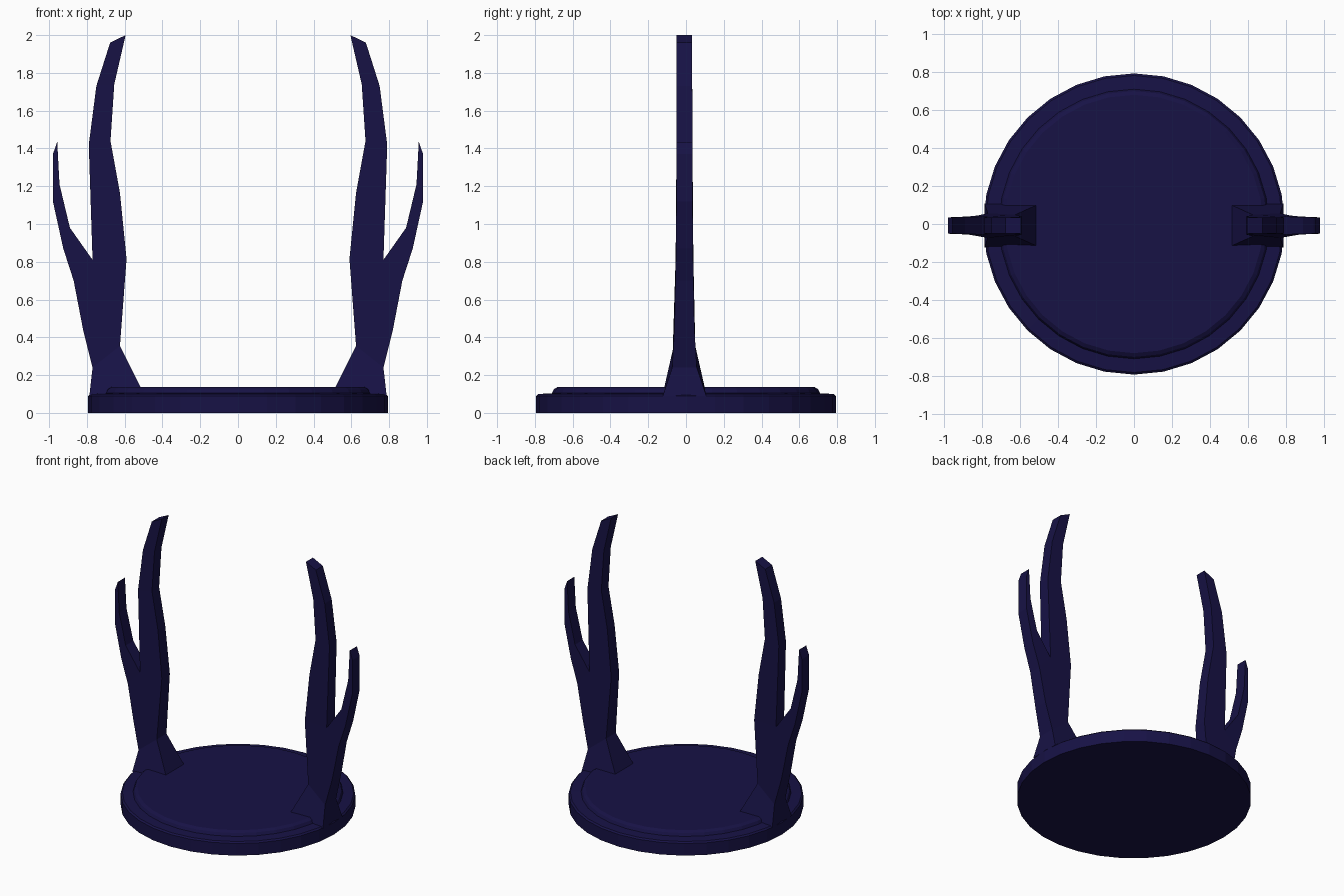
import bpy, bmesh, math

if "Cube" in bpy.data.objects:
    bpy.data.objects.remove(bpy.data.objects["Cube"])

mat = bpy.data.materials.new("dark_navy")
mat.diffuse_color = (0.0085, 0.006, 0.06, 1)
mat.use_nodes = True
mat.node_tree.nodes["Principled BSDF"].inputs["Base Color"].default_value = mat.diffuse_color


def finish(bm, name):
    bmesh.ops.recalc_face_normals(bm, faces=bm.faces)
    mesh = bpy.data.meshes.new(name)
    bm.to_mesh(mesh)
    bm.free()
    mesh.materials.append(mat)
    obj = bpy.data.objects.new(name, mesh)
    bpy.context.collection.objects.link(obj)
    return obj


def lathe(name, profile, sides):
    bm = bmesh.new()
    rings = [[bm.verts.new((r * math.cos(2 * math.pi * i / sides),
                            r * math.sin(2 * math.pi * i / sides), z))
              for i in range(sides)] for r, z in profile]
    for a, b in zip(rings, rings[1:]):
        for i in range(sides):
            j = (i + 1) % sides
            bm.faces.new((a[i], a[j], b[j], b[i]))
    bm.faces.new(rings[0])
    bm.faces.new(rings[-1])
    return finish(bm, name)


def slab(name, points, panels, side, y0=-0.008):
    """Front and back panels sharing points (x, z, half thickness), walled along the rim."""
    bm = bmesh.new()
    front = [bm.verts.new((side * x, y0 - h, z)) for x, z, h in points]
    back = [bm.verts.new((side * x, y0 + h, z)) for x, z, h in points]
    edges = []
    for panel in panels:
        bm.faces.new([front[i] for i in panel])
        bm.faces.new([back[i] for i in reversed(panel)])
        edges += zip(panel, panel[1:] + panel[:1])
    for a, b in edges:
        if (b, a) not in edges:
            bm.faces.new((front[a], back[a], back[b], front[b]))
    return finish(bm, name)


# Stepped round base
lathe("base", [(0.793, 0), (0.793, 0.09), (0.782, 0.1), (0.71, 0.104),
               (0.70, 0.125), (0.68, 0.137)], 32)

# Forked horn: flared foot, trunk, tall main prong, short outer prong
points = [
    (0.497, 0.10, 0.115), (0.787, 0.09, 0.115),                        # foot
    (0.77, 0.24, 0.065), (0.625, 0.355, 0.057),                        # ankle
    (0.82, 0.44, 0.053), (0.87, 0.70, 0.048),                          # trunk outside
    (0.77, 0.81, 0.047), (0.59, 0.815, 0.047),                         # fork and inside
    (0.79, 1.42, 0.042), (0.75, 1.73, 0.041), (0.677, 1.96, 0.041),    # main prong outside
    (0.595, 2.0, 0.041), (0.655, 1.74, 0.041),
    (0.675, 1.44, 0.042), (0.625, 1.165, 0.043),                       # main prong inside
    (0.925, 0.87, 0.045), (0.98, 1.12, 0.043), (0.98, 1.37, 0.042),    # outer prong outside
    (0.957, 1.435, 0.042), (0.945, 1.21, 0.043), (0.89, 0.98, 0.045),  # outer prong inside
]
panels = [[0, 1, 2, 3], [3, 2, 4, 5, 6, 7],
          [7, 6, 8, 13, 14], [13, 8, 9, 12], [12, 9, 10, 11],
          [6, 5, 15, 20], [20, 15, 16, 19], [19, 16, 17, 18]]
for side, label in ((1, "right"), (-1, "left")):
    slab(label + "_horn", points, panels, side)
